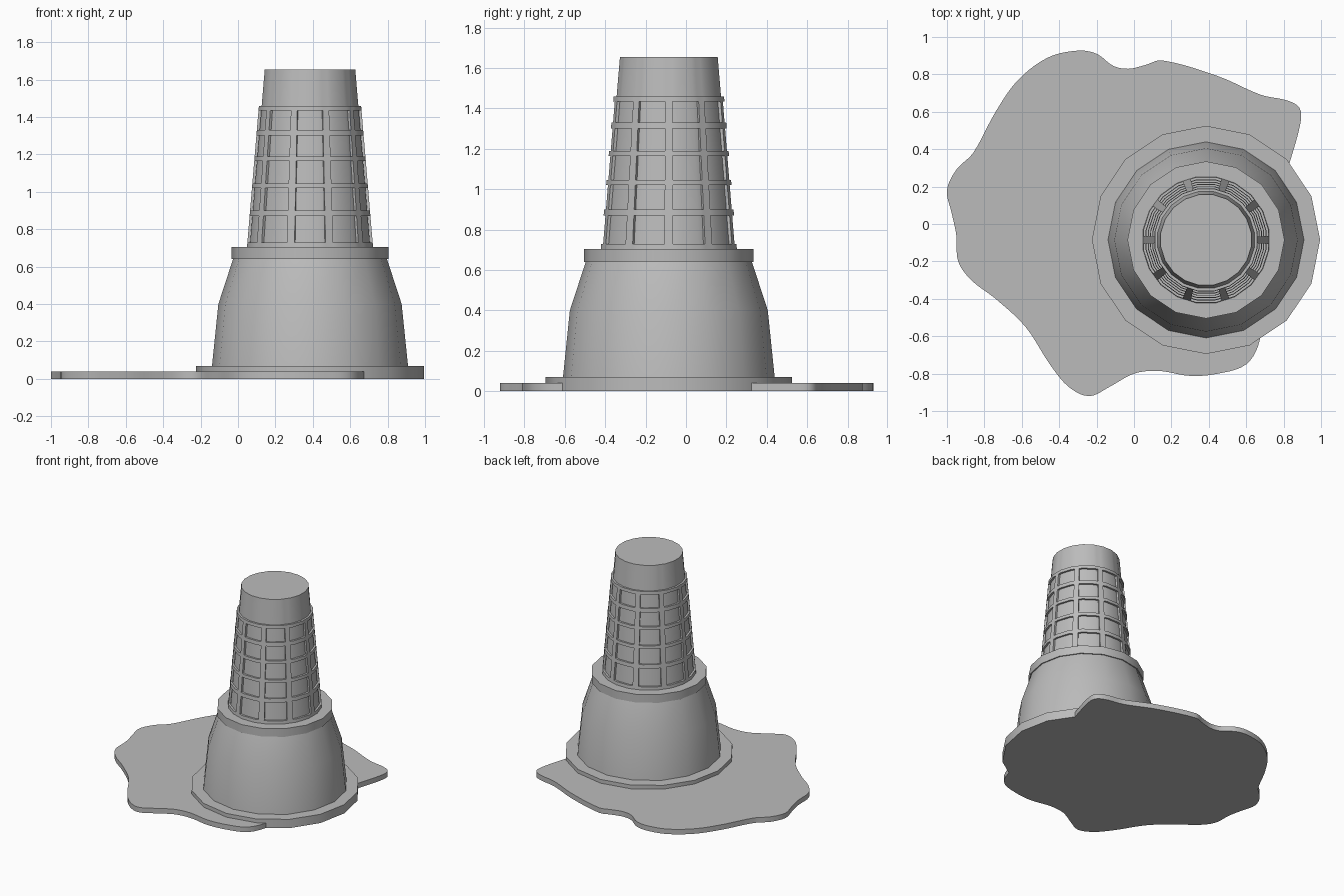
import bpy, bmesh, math
from mathutils import Vector
from mathutils.geometry import interpolate_bezier

if "Cube" in bpy.data.objects:
    bpy.data.objects.remove(bpy.data.objects["Cube"])

CX, CY = 0.385, -0.085
grey = bpy.data.materials.new("plain_grey")
grey.diffuse_color = (0.5, 0.5, 0.5, 1)
grey.use_nodes = True
grey.node_tree.nodes["Principled BSDF"].inputs["Base Color"].default_value = grey.diffuse_color


def finish(name, bm, loc=(0, 0, 0), angle=30):
    bmesh.ops.recalc_face_normals(bm, faces=bm.faces[:])
    me = bpy.data.meshes.new(name)
    bm.to_mesh(me)
    bm.free()
    me.materials.append(grey)
    ob = bpy.data.objects.new(name, me)
    ob.location = loc
    bpy.context.collection.objects.link(ob)
    bpy.context.view_layer.objects.active = ob
    ob.select_set(True)
    bpy.ops.object.shade_smooth_by_angle(angle=math.radians(angle))
    ob.select_set(False)
    return ob


def lathe_rings(bm, rings):
    """Skin closed rings of points, cap both ends, return wall faces by row."""
    vs = [[bm.verts.new(p) for p in ring] for ring in rings]
    n = len(vs[0])
    rows = [[bm.faces.new((a[i], a[(i + 1) % n], b[(i + 1) % n], b[i]))
             for i in range(n)] for a, b in zip(vs, vs[1:])]
    bm.faces.new(vs[0][::-1])
    bm.faces.new(vs[-1])
    return rows


def turned(name, profile, sides=16):
    bm = bmesh.new()
    angs = [2 * math.pi * i / sides for i in range(sides)]
    lathe_rings(bm, [[(r * math.cos(a), r * math.sin(a), z) for a in angs]
                     for r, z in profile])
    return finish(name, bm, (CX, CY, 0))


# Scoop: melted rim, domed body and the collar of the cone
turned("melted_rim", [(0.61, 0), (0.61, 0.07)])
turned("scoop_body", [(0.525, 0.06), (0.49, 0.40), (0.41, 0.645)])
turned("cone_collar", [(0.42, 0.64), (0.42, 0.705)])

# Waffle cone: twenty-sided taper with a raised lattice of ribs and rings
ZS = [0.70, 0.73, 0.87, 0.90, 1.02, 1.045, 1.165, 1.19, 1.30, 1.33,
      1.435, 1.46, 1.655]
STEPS = (-3.7, 3.7, 9, 27)   # rib edges and polygon corners of each sector


def taper(z):
    return 0.326 + (0.245 - 0.326) * (z - 0.705) / 0.95


def cone_point(deg, z):
    off = (deg + 9) % 18 - 9
    r = taper(z) * math.cos(math.radians(9)) / math.cos(math.radians(off))
    a = math.radians(deg)
    return (r * math.cos(a), r * math.sin(a), z)


bm = bmesh.new()
degs = [36 * k + s for k in range(10) for s in STEPS]
rows = lathe_rings(bm, [[cone_point(d, z) for d in degs] for z in ZS])
raised = [f for j, row in enumerate(rows[:-1]) for i, f in enumerate(row)
          if j % 2 == 0 or i % 4 == 0]
new = bmesh.ops.extrude_face_region(bm, geom=raised)["geom"]
for v in new:
    if isinstance(v, bmesh.types.BMVert):
        r = Vector((v.co.x, v.co.y, 0))
        v.co += r.normalized() * 0.015
finish("waffle_cone", bm, (CX, CY, 0))

# Puddle: smooth closed outline, extruded to a thin slab
OUT = [(0.89, 0.54), (0.885, 0.62), (0.82, 0.66), (0.68, 0.69), (0.45, 0.79),
       (0.15, 0.875), (0.06, 0.85), (-0.03, 0.83), (-0.11, 0.845),
       (-0.2, 0.91), (-0.3, 0.927), (-0.46, 0.89), (-0.62, 0.77),
       (-0.74, 0.6), (-0.86, 0.38), (-0.95, 0.29), (-1.0, 0.18),
       (-0.975, 0.06), (-0.95, -0.06), (-0.94, -0.2), (-0.87, -0.3),
       (-0.74, -0.4), (-0.58, -0.55), (-0.45, -0.75), (-0.35, -0.87),
       (-0.24, -0.92), (-0.13, -0.87), (0.0, -0.80), (0.13, -0.785),
       (0.3, -0.812), (0.45, -0.80), (0.6, -0.75), (0.67, -0.63),
       (0.72, -0.3), (0.75, 0.05), (0.83, 0.32)]
pts = [Vector((x, y, 0)) for x, y in OUT]
n = len(pts)
outline = []
for i in range(n):
    p0, p1, p2, p3 = (pts[(i + k) % n] for k in (-1, 0, 1, 2))
    d = (p2 - p1).length / 3
    outline += interpolate_bezier(p1, p1 + (p2 - p0).normalized() * d,
                                  p2 - (p3 - p1).normalized() * d, p2, 6)[:-1]
bm = bmesh.new()
lathe_rings(bm, [[(p.x, p.y, z) for p in outline] for z in (0, 0.04)])
finish("puddle", bm)
